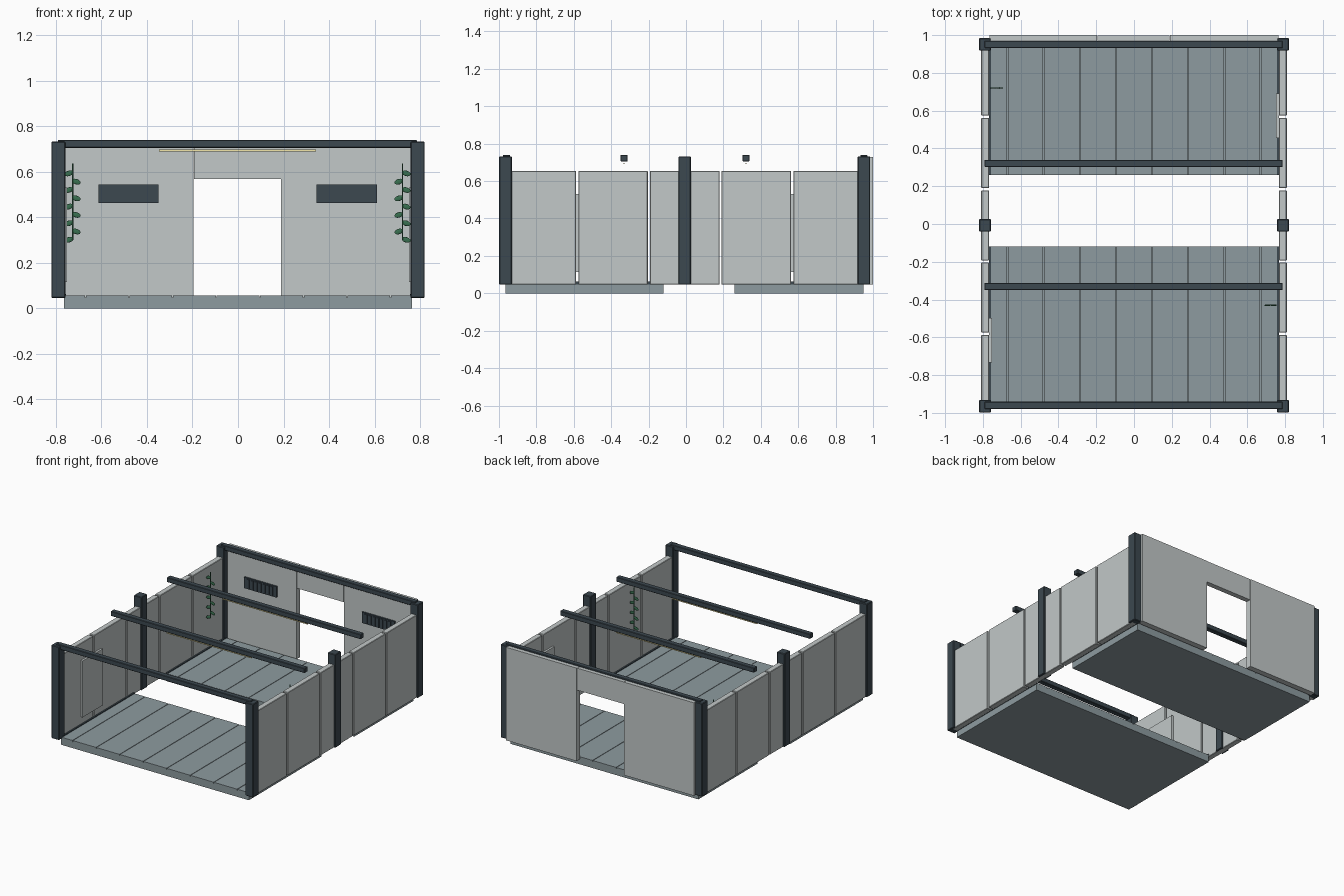
import bpy, math

if "Cube" in bpy.data.objects:
    bpy.data.objects.remove(bpy.data.objects["Cube"])


def material(name, r, g, b):
    m = bpy.data.materials.new(name)
    m.diffuse_color = (r, g, b, 1)
    m.use_nodes = True
    m.node_tree.nodes["Principled BSDF"].inputs["Base Color"].default_value = m.diffuse_color
    return m


DARK = material("dark_steel", 0.045, 0.065, 0.08)
WALL = material("wall_panel", 0.54, 0.58, 0.58)
FLOOR = material("floor_deck", 0.27, 0.33, 0.35)
LEAF = material("leaf_green", 0.04, 0.16, 0.08)
LIGHT = material("warm_light", 0.9, 0.8, 0.4)


def box(name, x, y, z, mat, bevel=0.0):
    """Box from (min, max) pairs on each axis."""
    bpy.ops.mesh.primitive_cube_add(
        size=1, location=(sum(x) / 2, sum(y) / 2, sum(z) / 2))
    ob = bpy.context.object
    ob.name = name
    ob.scale = (x[1] - x[0], y[1] - y[0], z[1] - z[0])
    bpy.ops.object.transform_apply(location=False, rotation=False, scale=True)
    ob.data.materials.append(mat)
    if bevel:
        mod = ob.modifiers.new("edge", "BEVEL")
        mod.width, mod.segments = bevel, 1
    return ob


def span(centre, size):
    return (centre - size / 2, centre + size / 2)


MID = -0.007      # the frame's middle in y

# Floors: base slab, planks with narrow seams, edge trim and skirting
for part, y0, y1 in (("front", -0.965, -0.12), ("back", 0.26, 0.948)):
    box(f"{part}_floor_slab", (-0.764, 0.764), (y0, y1), (0, 0.047), FLOOR)
    seams = [-0.764] + [-0.67 + i * 1.34 / 7 for i in range(8)] + [0.764]
    for i, (a, b) in enumerate(zip(seams, seams[1:])):
        box(f"{part}_floor_plank_{i + 1}", (a + 0.002, b - 0.002),
            (y0, y1), (0.047, 0.056), FLOOR)
    for side, s in (("left", -1), ("right", 1)):
        box(f"{part}_{side}_skirting", span(s * 0.762, 0.012),
            (y0, y1), (0.047, 0.062), DARK)

# Side walls: five panels each, and three posts
for side, s in (("left", -1), ("right", 1)):
    for i in range(5):
        box(f"{side}_wall_panel_{i + 1}", span(s * 0.788, 0.042),
            span(MID + (i - 2) * 0.383, 0.371), (0.046, 0.655), WALL, 0.003)
    for part, y in (("front", -0.965), ("middle", MID), ("back", 0.951)):
        box(f"{part}_{side}_post", span(s * 0.789, 0.063),
            span(y, 0.067), (0.046, 0.732), DARK, 0.004)

# Roof beams, with a light strip under the two middle ones
for i, y in enumerate((-0.96, -0.331, 0.321, 0.951)):
    box(f"roof_beam_{i + 1}", (-0.792, 0.787), span(y, 0.038),
        (0.705, 0.74), DARK, 0.003)
    if i in (1, 2):
        box(f"light_strip_{i}", (-0.347, 0.343), span(y, 0.007),
            (0.69, 0.697), LIGHT)

# Back wall around a doorway
box("back_wall_left", (-0.765, -0.195), (0.958, 1.0), (0.046, 0.73), WALL)
box("back_wall_right", (0.19, 0.765), (0.958, 1.0), (0.046, 0.73), WALL)
box("door_header", (-0.193, 0.188), (0.96, 0.998), (0.568, 0.73), WALL)

# Slatted vents on the back wall
for side, x in (("left", -0.481), ("right", 0.478)):
    box(f"{side}_vent", span(x, 0.265), (0.945, 0.96), (0.463, 0.543), DARK)
    for i in range(7):
        box(f"{side}_vent_slat_{i + 1}", span(x + (i - 3) * 0.032, 0.02),
            (0.939, 0.947), (0.47, 0.536), DARK)

# Thin panels fixed to the inside of the side walls
box("left_inner_panel", (-0.768, -0.752), (-0.732, -0.497), (0.115, 0.53), WALL)
box("right_inner_panel", (0.752, 0.768), (0.455, 0.69), (0.115, 0.53), WALL)


# Hanging vines: a stem with leaves on alternate sides
def vine(name, x, y):
    bpy.ops.mesh.primitive_cylinder_add(
        vertices=8, radius=0.003, depth=0.335, location=(x, y, 0.468))
    stem = bpy.context.object
    stem.name = name + "_stem"
    stem.data.materials.append(LEAF)
    for i in range(9):
        s = 1 if (i % 2 == 0) == (x > 0) else -1
        if x > 0:
            s = -s if i == -1 else s
        bpy.ops.mesh.primitive_uv_sphere_add(
            segments=10, ring_count=6, radius=1,
            location=(x + s * 0.016, y, 0.593 - i * 0.0365),
            rotation=(0, -s * math.radians(-18), 0))
        leaf = bpy.context.object
        leaf.name = f"{name}_leaf_{i + 1}"
        leaf.scale = (0.021, 0.004, 0.012)
        leaf.data.materials.append(LEAF)
        bpy.ops.object.shade_smooth_by_angle()


vine("left_vine", -0.727, 0.72)
vine("right_vine", 0.723, -0.43)
